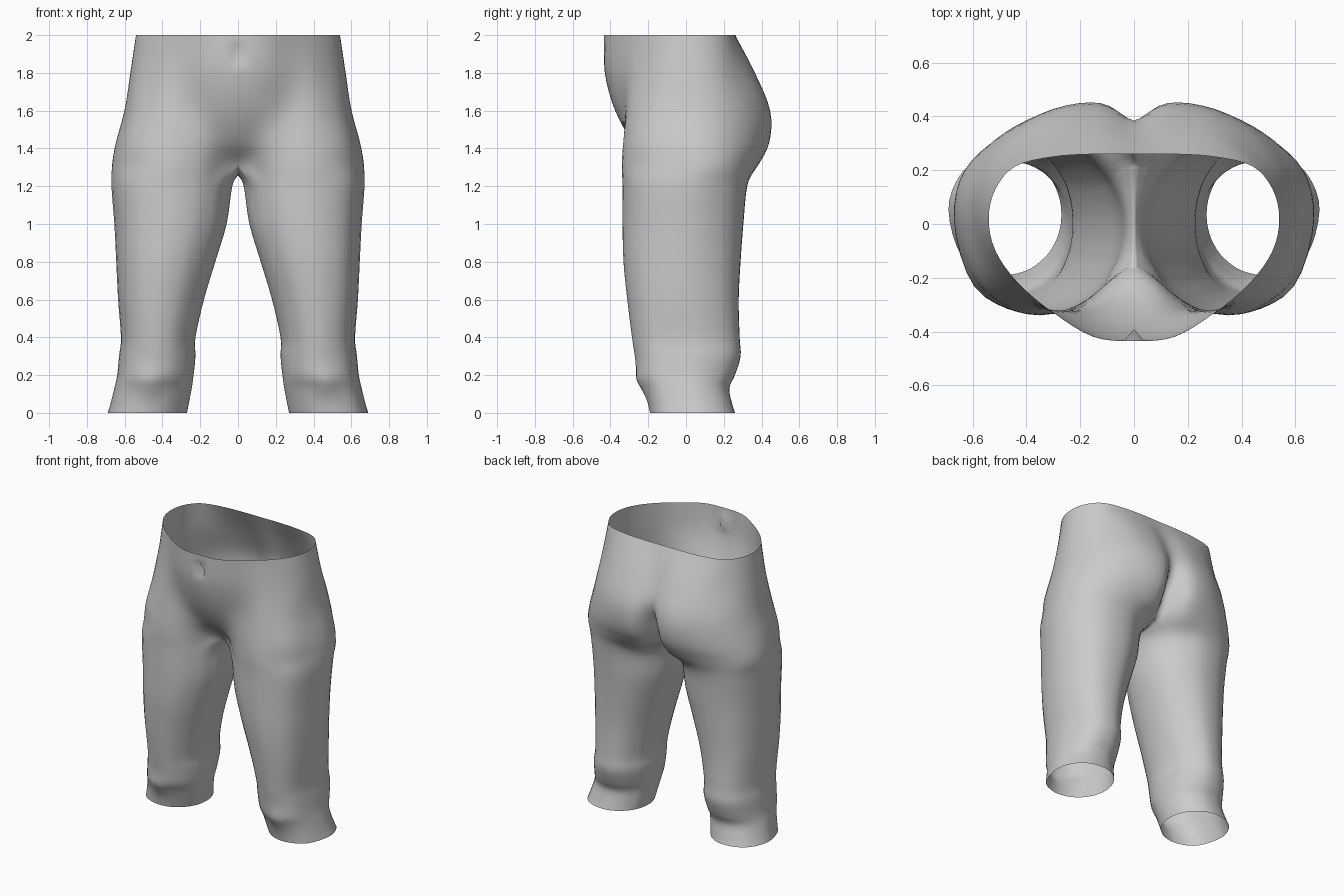
import bpy, bmesh, math
from mathutils import Vector

if "Cube" in bpy.data.objects:
    bpy.data.objects.remove(bpy.data.objects["Cube"])

SUB = 4  # spline samples per control span

# Half outlines of the torso, front centre round the hip to back centre
TORSO = [
    (2.00, [(0, -.435), (.15, -.42), (.30, -.33), (.43, -.22), (.515, -.10), (.54, .02),
            (.515, .13), (.44, .215), (.30, .25), (.15, .26), (0, .26)]),
    (1.80, [(0, -.43), (.14, -.41), (.28, -.34), (.42, -.26), (.53, -.13), (.57, .02),
            (.54, .16), (.45, .26), (.31, .34), (.14, .365), (0, .34)]),
    (1.60, [(0, -.375), (.12, -.36), (.25, -.325), (.41, -.30), (.545, -.18), (.60, .02),
            (.575, .18), (.47, .32), (.30, .42), (.13, .445), (0, .40)]),
    (1.43, [(0, -.28), (.09, -.285), (.22, -.32), (.40, -.325), (.57, -.22), (.645, .02),
            (.61, .20), (.48, .34), (.30, .42), (.12, .435), (0, .34)]),
    (1.31, [(0, -.17), (.07, -.20), (.20, -.305), (.40, -.335), (.585, -.22), (.665, .02),
            (.63, .20), (.49, .32), (.30, .375), (.12, .365), (0, .24)]),
]
# Line between the legs, back to front (y, z)
CROTCH = [(.16, 1.28), (.06, 1.265), (-.03, 1.26), (-.11, 1.27)]
# Leg rings: z, inner x, outer x, front y, back y
LEG = [(1.20, .03, .67, -.335, .325), (1.0, .06, .655, -.335, .305),
       (.80, .12, .645, -.33, .29), (.60, .18, .635, -.31, .28),
       (.40, .225, .62, -.285, .285), (.30, .225, .63, -.27, .29),
       (.20, .235, .64, -.255, .26), (.13, .245, .655, -.22, .23),
       (.05, .26, .675, -.20, .245), (0, .27, .69, -.19, .26)]
ANGLES = [-152, -135, -110, -80, -42, 3, 37, 67, 97, 122, 143, 157, 171, 185, 197]


def spline(pts, before, after):
    """Smooth curve through pts, with one guide point beyond each end."""
    p = [before] + pts + [after]
    out = []
    for i in range(1, len(p) - 2):
        a, b, c, d = p[i - 1:i + 3]
        for s in range(SUB):
            t = s / SUB
            out.append(.5 * (2 * b + (c - a) * t + (2 * a - 5 * b + 4 * c - d) * t * t
                             + (3 * b - a - 3 * c + d) * t ** 3))
    return out + [pts[-1].copy()]


def flip(v):
    return Vector((-v.x, v.y, v.z))


# Dense rows round the body
rows = []
for z, outline in TORSO:
    pts = [Vector((x, y, z)) for x, y in outline]
    rows.append(spline(pts, flip(pts[1]), flip(pts[-2])))
n_out = len(rows[0])
mid = [rows[-1][-1]] + [Vector((0, y, z)) for y, z in CROTCH] + [rows[-1][0]]
rows[-1] = rows[-1] + spline(mid, mid[0], mid[-1])[1:-1]
for z, xi, xo, yf, yb in LEG:
    pts = []
    for deg in ANGLES:
        c, s = math.cos(math.radians(deg)), math.sin(math.radians(deg))
        if c > 0:  # slightly squarer on the outside
            c, s = c ** .92, math.copysign(abs(s) ** .92, s)
        pts.append(Vector(((xi + xo) / 2 + (xo - xi) / 2 * c,
                           (yf + yb) / 2 + (yb - yf) / 2 * s, z)))
    rows.append(spline(pts + [pts[0]], pts[-1], pts[1])[:-1])
n_all = len(rows[-1])

# Smooth columns from the waist, or from the crotch, down to the hem
first = len(TORSO) - 1
bm = bmesh.new()
columns = []
for j in range(n_all):
    col = [r[j] for r in (rows if j < n_out else rows[first:])]
    col = spline(col, 2 * col[0] - col[1], 2 * col[-1] - col[-2])
    if j in (0, n_out - 1):  # keep the centre seam on the mirror plane
        for v in col[:first * SUB + 1]:
            v.x = 0
    if j >= n_out:
        col = [None] * (first * SUB) + col
    columns.append(col)

verts = []
for col in columns:
    line = []
    for p in col:
        if p is None:
            line.append(None)
            continue
        p.x = max(p.x, 0)
        p.z = min(max(p.z, 0), 2)
        # Navel dent
        if p.y < 0:
            p.y += .045 * math.exp(-(p.x / .02) ** 2 - ((p.z - 1.9) / .03) ** 2)
        # Rear cleft
        elif p.z > 1.24:
            p.y -= .06 * math.exp(-(p.x / .03) ** 2 - ((p.z - 1.47) / .13) ** 2)
        # Kneecap
        if p.y < 0:
            p.y -= .02 * math.exp(-((p.x - .47) / .08) ** 2 - ((p.z - .15) / .06) ** 2)
        line.append(bm.verts.new(p))
    verts.append(line)

for j in range(n_all):
    a, b = verts[j], verts[(j + 1) % n_all]
    for i in range(len(verts[0]) - 1):
        quad = (a[i], b[i], b[i + 1], a[i + 1])
        if None not in quad and (i >= first * SUB or j < n_out - 1):
            bm.faces.new(quad)
bmesh.ops.recalc_face_normals(bm, faces=bm.faces)

# Make sure the surface faces outward at the hip
hip = max(bm.faces, key=lambda f: f.calc_center_median().x)
if hip.normal.x < 0:
    bmesh.ops.reverse_faces(bm, faces=bm.faces)

mesh = bpy.data.meshes.new("hips_and_legs")
bm.to_mesh(mesh)
bm.free()
body = bpy.data.objects.new("hips_and_legs", mesh)
bpy.context.collection.objects.link(body)

grey = bpy.data.materials.new("plain grey")
grey.diffuse_color = (.6, .6, .6, 1)
grey.use_nodes = True
grey.node_tree.nodes["Principled BSDF"].inputs["Base Color"].default_value = grey.diffuse_color
mesh.materials.append(grey)

# Other half
mirror = body.modifiers.new("mirror", 'MIRROR')
mirror.use_clip = True
mirror.merge_threshold = .0005
for poly in mesh.polygons:
    poly.use_smooth = True
